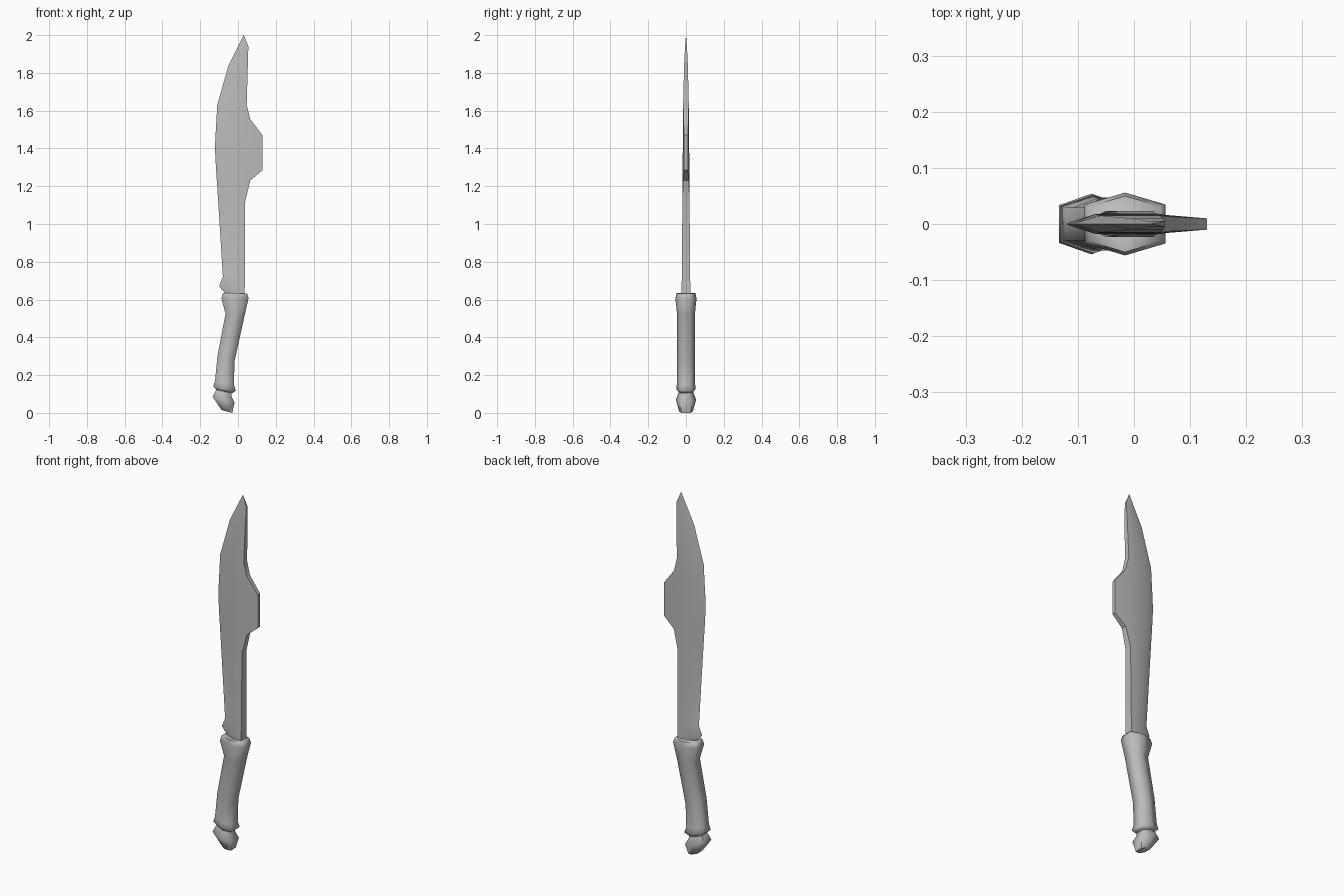
import bpy, bmesh, math

cube = bpy.data.objects.get("Cube")
if cube:
    bpy.data.objects.remove(cube, do_unlink=True)

steel = bpy.data.materials.new("grey_steel")
steel.use_nodes = True
steel.diffuse_color = (0.5, 0.5, 0.5, 1)
steel.node_tree.nodes["Principled BSDF"].inputs["Base Color"].default_value = (0.5, 0.5, 0.5, 1)


def loft(name, rings, smooth_angle):
    """Skin a stack of equal-length rings and cap both ends."""
    bm = bmesh.new()
    loops = [[bm.verts.new(p) for p in ring] for ring in rings]
    for low, high in zip(loops, loops[1:]):
        for i in range(len(low)):
            j = (i + 1) % len(low)
            bm.faces.new((low[i], low[j], high[j], high[i]))
    bm.faces.new(loops[0][::-1])
    bm.faces.new(loops[-1])
    bmesh.ops.remove_doubles(bm, verts=bm.verts, dist=0.0005)
    bmesh.ops.recalc_face_normals(bm, faces=bm.faces)
    mesh = bpy.data.meshes.new(name)
    bm.to_mesh(mesh)
    bm.free()
    mesh.materials.append(steel)
    obj = bpy.data.objects.new(name, mesh)
    bpy.context.collection.objects.link(obj)
    bpy.ops.object.select_all(action='DESELECT')
    obj.select_set(True)
    bpy.context.view_layer.objects.active = obj
    bpy.ops.object.shade_smooth_by_angle(angle=math.radians(smooth_angle))
    return obj


def blade_ring(z, edge, spine, half, back):
    """Sharp edge on the right, bevel, flat body, squared spine."""
    width = spine - edge
    bevel = edge + min(0.05, width * 0.45)
    body = min(spine - width * 0.15, 0.035)
    side = [(bevel, half), (body, half), (spine, back)]
    return ([(edge, 0, z)] + [(x, -y, z) for x, y in side]
            + [(x, y, z) for x, y in reversed(side)])


def grip_ring(left, right, half):
    """Six-sided section, tilted between two silhouette points (x, z)."""
    (x0, z0), (x1, z1) = left, right
    xm, zm = (x0 + x1) / 2, (z0 + z1) / 2
    e = half * 0.62
    return [(x0, -e, z0), (xm, -half, zm), (x1, -e, z1),
            (x1, e, z1), (xm, half, zm), (x0, e, z0)]


# Blade: height, cutting edge, spine, half thickness, half thickness at spine
blade_rows = [
    (0.61, -0.06, 0.035, 0.023, 0.023),
    (0.635, -0.07, 0.035, 0.023, 0.023),
    (0.67, -0.10, 0.036, 0.023, 0.023),
    (0.72, -0.08, 0.036, 0.022, 0.022),
    (1.12, -0.105, 0.038, 0.019, 0.019),
    (1.23, -0.112, 0.065, 0.018, 0.015),
    (1.285, -0.116, 0.13, 0.018, 0.010),
    (1.40, -0.122, 0.13, 0.017, 0.010),
    (1.47, -0.119, 0.13, 0.017, 0.010),
    (1.555, -0.114, 0.065, 0.016, 0.013),
    (1.63, -0.11, 0.046, 0.015, 0.015),
    (1.84, -0.05, 0.052, 0.010, 0.010),
    (1.94, 0.0, 0.055, 0.005, 0.005),
    (2.0, 0.03, 0.031, 0.0, 0.0),
]
loft("blade", [blade_ring(*row) for row in blade_rows], 30)

# Curved grip with a flared collar at each end
grip_rows = [
    ((-0.108, 0.118), (-0.03, 0.105), 0.040),
    ((-0.131, 0.140), (-0.012, 0.117), 0.052),
    ((-0.122, 0.168), (-0.022, 0.150), 0.047),
    ((-0.108, 0.306), (-0.018, 0.275), 0.047),
    ((-0.066, 0.525), (0.035, 0.515), 0.047),
    ((-0.088, 0.607), (0.056, 0.607), 0.056),
    ((-0.080, 0.635), (0.048, 0.632), 0.050),
]
loft("grip", [grip_ring(*row) for row in grip_rows], 76)

# Pommel: narrow neck swelling to a blunt faceted knob
pommel_rows = [
    ((-0.087, 0.015), (-0.03, 0.0), 0.036),
    ((-0.134, 0.085), (-0.018, 0.055), 0.054),
    ((-0.118, 0.118), (-0.036, 0.090), 0.040),
    ((-0.108, 0.135), (-0.034, 0.115), 0.038),
]
loft("pommel", [grip_ring(*row) for row in pommel_rows], 62)
